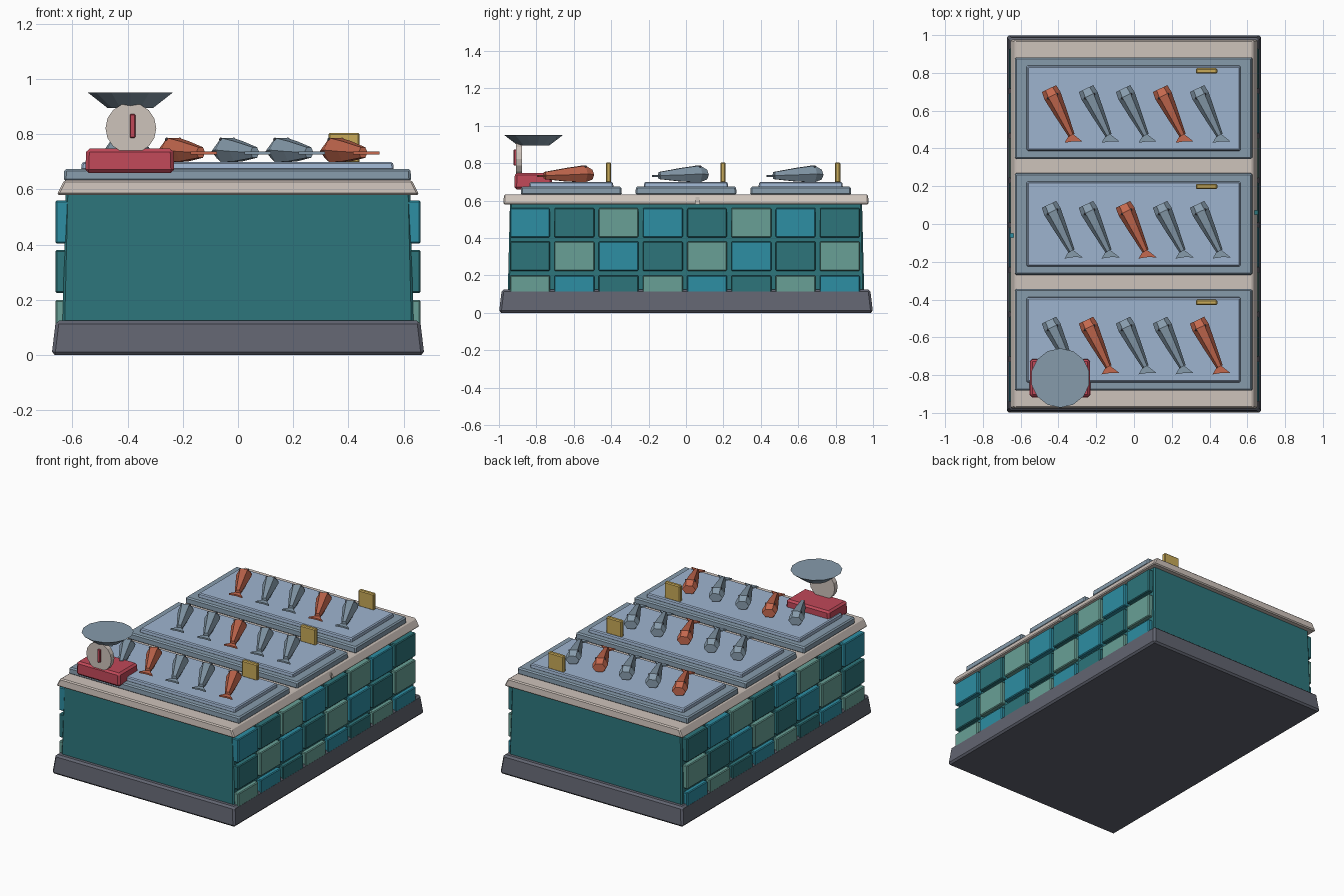
import bpy, bmesh, math
from mathutils import Matrix, Vector

if "Cube" in bpy.data.objects:
    bpy.data.objects.remove(bpy.data.objects["Cube"])


def material(name, r, g, b):
    lin = [((c / 255 + 0.055) / 1.055) ** 2.4 for c in (r, g, b)]
    m = bpy.data.materials.new(name)
    m.diffuse_color = (*lin, 1)
    m.use_nodes = True
    m.node_tree.nodes["Principled BSDF"].inputs["Base Color"].default_value = m.diffuse_color
    return m


SLATE = material("slate", 97, 100, 112)
TEAL = material("teal", 45, 117, 123)
BLUE = material("tile blue", 45, 142, 163)
GREEN = material("tile green", 104, 160, 150)
STONE = material("pale stone", 206, 195, 187)
STEEL = material("steel", 134, 155, 171)
ICE = material("ice", 158, 180, 207)
ORANGE = material("salmon", 196, 104, 78)
RED = material("red", 192, 72, 88)
YELLOW = material("yellow", 200, 170, 88)


def finish(name, bm, mat, bevel=0):
    bmesh.ops.recalc_face_normals(bm, faces=bm.faces)
    me = bpy.data.meshes.new(name)
    bm.to_mesh(me)
    bm.free()
    me.materials.append(mat)
    ob = bpy.data.objects.new(name, me)
    bpy.context.collection.objects.link(ob)
    if bevel:
        mod = ob.modifiers.new("bevel", 'BEVEL')
        mod.width = bevel
        mod.segments = 1
    return ob


def loft(name, rings, mat, bevel=0):
    """Skin matching rings of points and cap both ends."""
    bm = bmesh.new()
    vs = [[bm.verts.new(p) for p in ring] for ring in rings]
    n = len(vs[0])
    for a, b in zip(vs, vs[1:]):
        for i in range(n):
            j = (i + 1) % n
            bm.faces.new((a[i], a[j], b[j], b[i]))
    bm.faces.new(vs[0])
    bm.faces.new(vs[-1])
    return finish(name, bm, mat, bevel)


def box(name, cx, cy, z0, z1, hx, hy, mat, bevel=0, tx=0, ty=0):
    """Box with half sizes hx, hy at the bottom, narrowed by tx, ty at the top."""
    def rect(a, b, z):
        return [(cx + sx * a, cy + sy * b, z) for sx, sy in ((-1, -1), (1, -1), (1, 1), (-1, 1))]
    return loft(name, [rect(hx, hy, z0), rect(hx - tx, hy - ty, z1)], mat, bevel)


# Counter
box("plinth", 0, 0, 0, 0.125, 0.675, 1.0, SLATE, 0.012, 0.015, 0.015)
box("counter_body", 0, 0, 0.1, 0.6, 0.636, 0.953, TEAL, 0.008, 0.012, 0.012)
top = box("countertop", 0, 0, 0.58, 0.634, 0.657, 0.977, STONE, 0.007, 0.027, 0.004)

# Small chips in the long edges of the countertop
for n, s in enumerate((-1, 1)):
    cut = box(f"chip_cutter_{n}", s * 0.665, s * 0.061, 0.55, 0.67, 0.028, 0.011, STONE)
    cut.hide_render = True
    cut.hide_viewport = True
    mod = top.modifiers.new("chip", 'BOOLEAN')
    mod.operation = 'DIFFERENCE'
    mod.object = cut

# Tiles on both long sides
for side in (-1, 1):
    for r, zc in enumerate((0.482, 0.303, 0.122)):
        for c in range(8):
            yc = -0.834 + c * 0.2366
            box(f"tile_{side}_{r}_{c}", side * 0.636, yc, zc - 0.078, zc + 0.078,
                0.025, 0.107, (BLUE, TEAL, GREEN)[(c + r) % 3], 0.005)


# Fish: tapered hexagonal body, flat tail fan, dark eyes
def fish(name, x, y, mat):
    head, root = Vector((x, y, 0)), Vector((x + 0.119, y - 0.247, 0))
    d = (root - head).normalized()
    side = Vector((-d.y, d.x, 0))
    rings = []
    for t, w, z0, z1 in ((0, 0.042, 0.713, 0.765), (0.15, 0.047, 0.699, 0.787),
                         (0.5, 0.036, 0.702, 0.775), (1, 0.018, 0.715, 0.753)):
        p, zc, h = head.lerp(root, t), (z0 + z1) / 2, (z1 - z0) / 2
        rings.append([p + side * w * a + Vector((0, 0, zc + h * b)) for a, b in
                      ((1, 0), (0.5, 1), (-0.5, 1), (-1, 0), (-0.5, -1), (0.5, -1))])
    loft(name, rings, mat)
    fan = [(0.108, -0.243), (0.082, -0.287), (0.133, -0.279), (0.178, -0.281), (0.130, -0.243)]
    loft(name + "_tail", [[(x + a, y + b, z) for a, b in fan] for z in (0.727, 0.737)], mat)
    for s in (-1, 1):
        e = head.lerp(root, 0.16) + side * s * 0.026
        bm = bmesh.new()
        bmesh.ops.create_icosphere(bm, subdivisions=1, radius=0.007,
                                   matrix=Matrix.Translation((e.x, e.y, 0.782)))
        finish(name + "_eye", bm, SLATE)


# Three ice trays with fish and a price tag each
for k, yc in enumerate((-0.613, 0.0, 0.613)):
    box(f"tray_{k}", -0.002, yc, 0.63, 0.675, 0.629, 0.27, STEEL, 0.008, 0.002, 0.002)
    box(f"ice_{k}", -0.002, yc, 0.67, 0.70, 0.567, 0.226, ICE, 0.006, 0.004, 0.004)
    box(f"price_tag_{k}", 0.384, yc + 0.198, 0.695, 0.805, 0.057, 0.014, YELLOW, 0.006)
    for i in range(5):
        fish(f"fish_{k}_{i}", -0.45 + i * 0.196, yc + 0.104,
             ORANGE if (i - k) % 3 == 1 else STEEL)


# Weighing scale
def disc(name, n, c, r0, r1, length, mat, along_y=False):
    rot = Matrix.Rotation(math.pi / 2, 4, 'X') if along_y else Matrix()
    bm = bmesh.new()
    bmesh.ops.create_cone(bm, cap_ends=True, segments=n, radius1=r0, radius2=r1,
                          depth=length, matrix=Matrix.Translation(c) @ rot)
    return finish(name, bm, mat)


box("scale_base", -0.392, -0.816, 0.66, 0.748, 0.161, 0.102, RED, 0.012, 0.003, 0.003)
disc("scale_dial", 16, (-0.388, -0.894, 0.822), 0.092, 0.092, 0.032, STONE, True)
box("scale_needle", -0.382, -0.914, 0.787, 0.873, 0.01, 0.007, RED, 0.003)
disc("scale_pan", 14, (-0.39, -0.815, 0.923), 0.085, 0.157, 0.055, STEEL)
